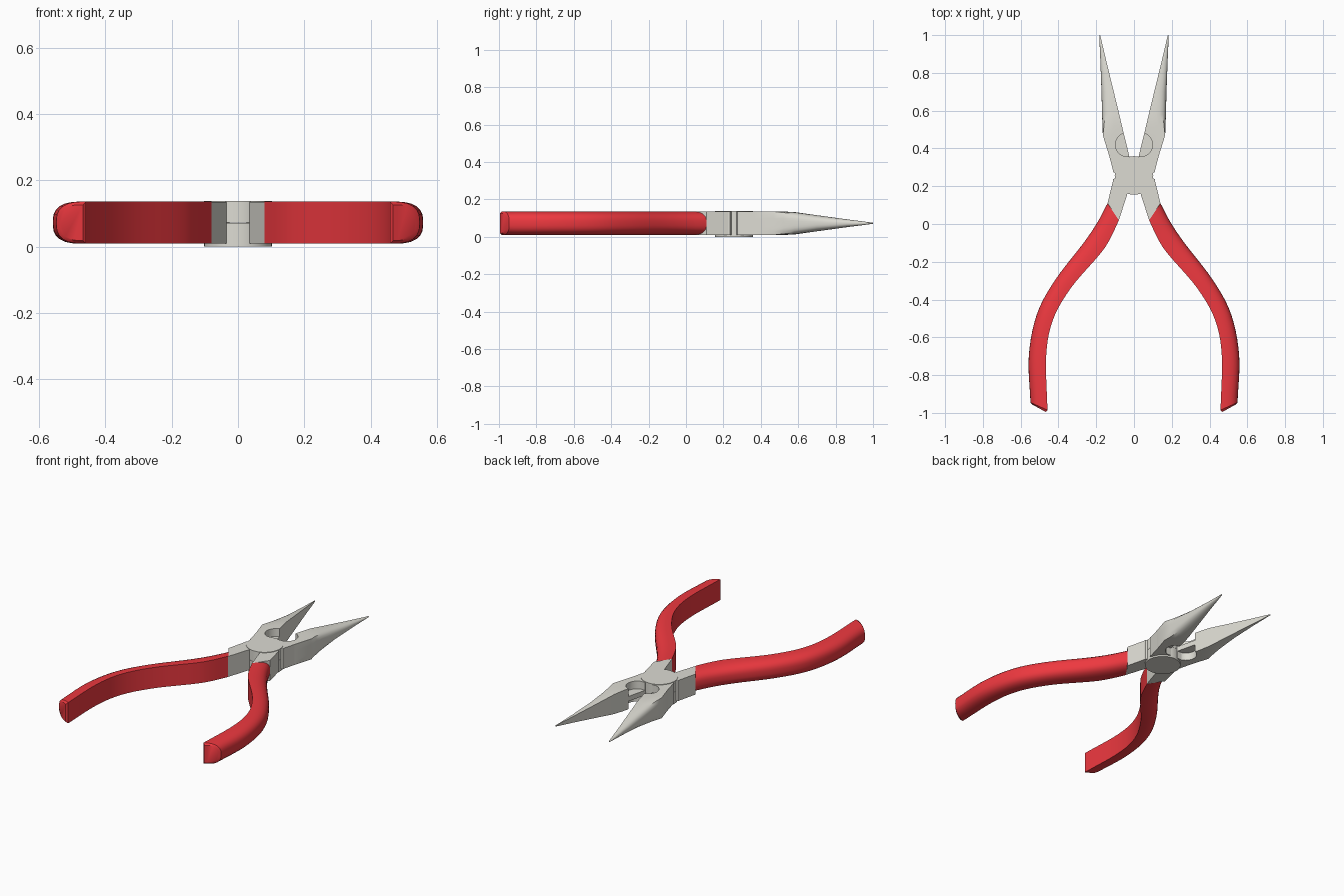
import bpy, bmesh, math
from mathutils import Vector

if "Cube" in bpy.data.objects:
    bpy.data.objects.remove(bpy.data.objects["Cube"])

MID = 0.0725   # height of the seam between the two halves
red = bpy.data.materials.new("red_grip")
red.diffuse_color = (0.85, 0.04, 0.05, 1)
red.use_nodes = True
red.node_tree.nodes["Principled BSDF"].inputs["Base Color"].default_value = red.diffuse_color
steel = bpy.data.materials.new("steel")
steel.diffuse_color = (0.72, 0.71, 0.65, 1)
steel.use_nodes = True
steel.node_tree.nodes["Principled BSDF"].inputs["Base Color"].default_value = steel.diffuse_color


def finish(name, bm, mat):
    bmesh.ops.recalc_face_normals(bm, faces=bm.faces)
    me = bpy.data.meshes.new(name)
    bm.to_mesh(me)
    bm.free()
    ob = bpy.data.objects.new(name, me)
    bpy.context.collection.objects.link(ob)
    me.materials.append(mat)
    return ob


def smooth(ob, angle=30):
    bpy.ops.object.select_all(action='DESELECT')
    ob.select_set(True)
    bpy.context.view_layer.objects.active = ob
    bpy.ops.object.shade_smooth_by_angle(angle=math.radians(angle))


def d_section(n, steps=16):
    """Flat inner side, outer side from round (n=2) to square (n=0)."""
    pts = []
    for i in range(steps + 1):
        t = math.pi * (i / steps - 0.5)
        c, s = abs(math.cos(t)), math.sin(t)
        r = (c**n + abs(s)**n) ** (-1 / n) if n else 1 / max(c, abs(s))
        pts.append((c * r, s * r))
    return pts


def loft(name, stations, side, mat):
    """stations: (outer x, outer y, inner x, inner y, half height, section power)"""
    bm = bmesh.new()
    rings = []
    for ox, oy, ix, iy, h, n in stations:
        o, i = Vector((ox * side, oy)), Vector((ix * side, iy))
        rings.append([bm.verts.new((*i.lerp(o, u), MID + h * v)) for u, v in d_section(n)])
    for a, b in zip(rings, rings[1:]):
        for k in range(len(a)):
            m = (k + 1) % len(a)
            bm.faces.new((a[k], a[m], b[m], b[k]))
    bm.faces.new(rings[0])
    bm.faces.new(rings[-1])
    return finish(name, bm, mat)


def prism(name, pts, z0, z1, mat):
    bm = bmesh.new()
    f = bm.faces.new([bm.verts.new((x, y, z0)) for x, y in pts])
    ext = bmesh.ops.extrude_face_region(bm, geom=[f])["geom"]
    bmesh.ops.translate(bm, vec=(0, 0, z1 - z0),
                        verts=[v for v in ext if isinstance(v, bmesh.types.BMVert)])
    return finish(name, bm, mat)


def circle(x, y, r, n=48):
    return [(x + r * math.cos(2 * math.pi * i / n), y + r * math.sin(2 * math.pi * i / n))
            for i in range(n)]


def spline(pts, sub=5):
    """Catmull-Rom through the given points."""
    p = [Vector(q) for q in pts]
    p = [2 * p[0] - p[1]] + p + [2 * p[-1] - p[-2]]
    out = []
    for k in range(1, len(p) - 2):
        a, b, c, d = p[k - 1:k + 3]
        for j in range(sub):
            t = j / sub
            out.append(0.5 * (2 * b + (c - a) * t + (2 * a - 5 * b + 4 * c - d) * t * t
                              + (3 * b - a - 3 * c + d) * t**3))
    return out + [p[-2]]


jaw = [(.131, .36, .025, .36, .0625, 0), (.165, .47, .052, .47, .0625, 0),
       (.167, .52, .064, .52, .0625, 8), (.169, .58, .078, .58, .060, 4),
       (.172, .70, .107, .70, .043, 2.8), (.178, .86, .146, .86, .021, 2.4),
       (.184, 1.0, .179, 1.0, .003, 2)]
neck = [(.025, .36), (.131, .36), (.112, .287), (.112, .275), (.095, .268), (.095, .245),
        (.112, .236), (.112, .225), (.14, .11), (.08, .02), (.035, .16)]
outer = spline([(.14, .11), (.193, .01), (.267, -.10), (.42, -.30),
                (.515, -.48), (.557, -.70), (.548, -.945)])
inner = spline([(.08, .02), (.13, -.085), (.185, -.165), (.335, -.34),
                (.43, -.51), (.465, -.70), (.458, -.985)])
grip = [(*o, *i, .0635, 2.8) for o, i in zip(outer, inner)]
grip.append((.536, -.957, .468, -.995, .054, 2.8))   # softened butt end

for side, label in ((-1, "left"), (1, "right")):
    # tapered jaw with wire-cutter recesses above and below a thin web
    j = loft(label + "_jaw", jaw, side, steel)
    for z0, z1 in ((MID + .015, .2), (-.1, MID - .015)):
        cutter = prism("recess_cutter", circle(.035 * side, .42, .063), z0, z1, steel)
        cutter.hide_render = True
        mod = j.modifiers.new("recess", 'BOOLEAN')
        mod.operation, mod.solver, mod.object = 'DIFFERENCE', 'EXACT', cutter
        bpy.context.view_layer.objects.active = j
        bpy.ops.object.modifier_apply(modifier=mod.name)
        bpy.data.objects.remove(cutter)
    smooth(j)
    # notched neck between jaw and grip
    prism(label + "_neck", [(x * side, y) for x, y in neck], MID - .0625, MID + .0625, steel)
    # curved grip
    smooth(loft(label + "_grip", grip, side, red), 35)

# pivot bosses, one per half
smooth(prism("lower_pivot_boss", circle(0, .257, .102), 0, MID - .001, steel))
smooth(prism("upper_pivot_boss", circle(0, .257, .102), MID, .138, steel))
